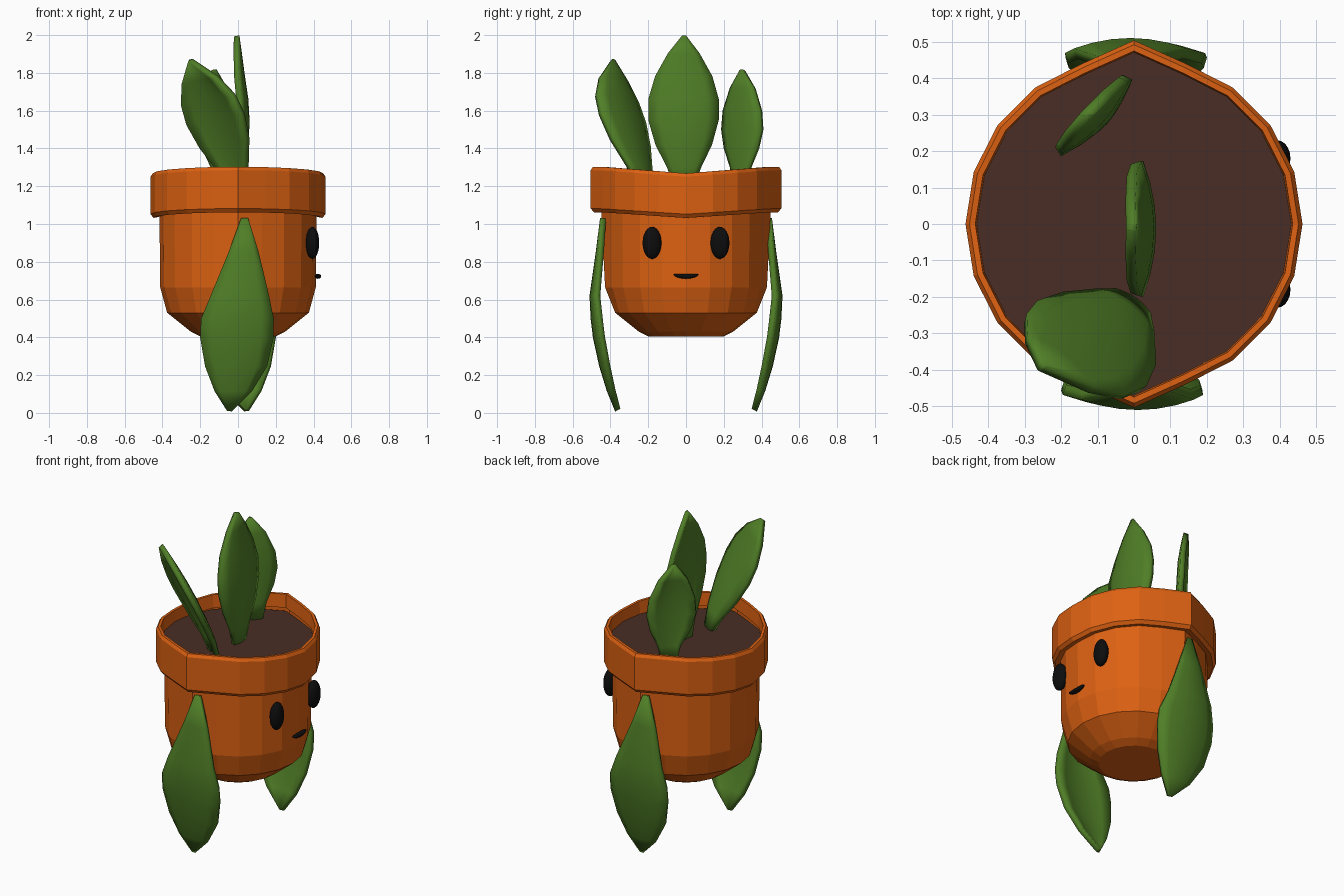
import bpy, bmesh, math
from mathutils import Vector, Matrix

cube = bpy.data.objects.get("Cube")
if cube:
    bpy.data.objects.remove(cube, do_unlink=True)


def material(name, rgb):
    m = bpy.data.materials.new(name)
    m.use_nodes = True
    m.diffuse_color = (*rgb, 1)
    m.node_tree.nodes["Principled BSDF"].inputs["Base Color"].default_value = (*rgb, 1)
    return m


terracotta = material("terracotta", (0.72, 0.12, 0.006))
leaf_green = material("leaf green", (0.08, 0.21, 0.02))
soil_brown = material("soil brown", (0.066, 0.027, 0.018))
black = material("black", (0.004, 0.004, 0.004))


def finish(bm, name, mat, smooth=False):
    bmesh.ops.recalc_face_normals(bm, faces=bm.faces)
    mesh = bpy.data.meshes.new(name)
    bm.to_mesh(mesh)
    bm.free()
    mesh.materials.append(mat)
    obj = bpy.data.objects.new(name, mesh)
    bpy.context.collection.objects.link(obj)
    if smooth:
        bpy.ops.object.select_all(action="DESELECT")
        obj.select_set(True)
        bpy.context.view_layer.objects.active = obj
        bpy.ops.object.shade_smooth_by_angle(angle=math.radians(40))
    return obj


SIDES = 20


def lathe(name, profile, mat, cap_first=False, cap_last=False):
    """Rings of (radius, z, side point stretch, side rise)."""
    bm = bmesh.new()
    rings = []
    for r, z, stretch, rise in profile:
        ring = []
        for i in range(SIDES):
            a = math.tau * i / SIDES
            pull = stretch if i % 10 == 5 else 1
            ring.append(bm.verts.new((r * math.cos(a), r * math.sin(a) * pull,
                                      z + rise * abs(math.sin(a)))))
        rings.append(ring)
    for a, b in zip(rings, rings[1:]):
        for i in range(SIDES):
            j = (i + 1) % SIDES
            bm.faces.new((a[i], a[j], b[j], b[i]))
    if cap_first:
        bm.faces.new(rings[0])
    if cap_last:
        bm.faces.new(rings[-1])
    return finish(bm, name, mat)


# Pot with rounded base, and its overhanging rim
lathe("pot_body", [(0.2, 0.405, 1, 0), (0.25, 0.43, 1, 0), (0.375, 0.53, 1, 0),
                   (0.412, 0.665, 1.04, 0), (0.416, 1.08, 1.08, 0)], terracotta, True)
lathe("pot_rim", [(0.41, 1.04, 1.08, 0.03), (0.447, 1.032, 1.09, 0.03),
                  (0.463, 1.052, 1.09, 0.03), (0.463, 1.25, 1.09, 0.035),
                  (0.452, 1.268, 1.09, 0.035), (0.436, 1.268, 1.09, 0.035),
                  (0.432, 1.19, 1.09, 0.03)], terracotta)
lathe("soil", [(0.434, 1.2, 1.09, 0)], soil_brown, True)


# Leaves: cupped strips along a spine of (x, y, z, half width)
def leaf(name, spine, across, out, bow):
    across, out = Vector(across).normalized(), Vector(out).normalized()
    widest = max(p[3] for p in spine)
    bm = bmesh.new()
    rows = []
    for x, y, z, half in spine:
        row = []
        for k in range(-3, 4):
            u = k / 3
            offset = across * half * u - out * bow * u * u * half / widest
            row.append(bm.verts.new(Vector((x, y, z)) + offset))
        rows.append(row)
    for a, b in zip(rows, rows[1:]):
        for k in range(6):
            bm.faces.new((a[k], a[k + 1], b[k + 1], b[k]))
    obj = finish(bm, name, leaf_green, True)
    mod = obj.modifiers.new("thickness", "SOLIDIFY")
    mod.thickness = 0.03
    mod.offset = 0
    return obj


arm = [(0.035, -0.44, 1.03, 0.014), (0.03, -0.463, 0.85, 0.075), (0.01, -0.496, 0.62, 0.15),
       (-0.003, -0.49, 0.5, 0.188), (-0.006, -0.478, 0.4, 0.19), (-0.01, -0.445, 0.25, 0.16),
       (-0.025, -0.405, 0.12, 0.095), (-0.045, -0.362, 0.015, 0.008)]
leaf("right_arm_leaf", arm, (1, 0, 0), (0, -1, 0), 0.035)
leaf("left_arm_leaf", [(-x, -y, z, w) for x, y, z, w in arm], (1, 0, 0), (0, 1, 0), 0.035)

leaf("middle_leaf", [(0.02, -0.01, 1.19, 0.05), (0.03, -0.01, 1.3, 0.085), (0.042, -0.012, 1.42, 0.145),
                     (0.046, -0.013, 1.55, 0.182), (0.04, -0.013, 1.66, 0.182),
                     (0.022, -0.012, 1.78, 0.147), (0.006, -0.012, 1.9, 0.08),
                     (-0.007, -0.01, 1.995, 0.006)], (0, 1, 0), (1, 0, 0), 0.035)
leaf("right_leaf", [(0.0, -0.215, 1.19, 0.05), (-0.02, -0.235, 1.3, 0.095), (-0.06, -0.275, 1.44, 0.16),
                    (-0.105, -0.312, 1.57, 0.188), (-0.145, -0.342, 1.67, 0.175),
                    (-0.195, -0.37, 1.77, 0.115), (-0.255, -0.392, 1.865, 0.008)],
     (0.78, -0.61, 0.14), (0.52, 0.76, 0.4), 0.035)
leaf("left_leaf", [(-0.085, 0.285, 1.19, 0.04), (-0.085, 0.285, 1.3, 0.065), (-0.09, 0.283, 1.4, 0.115),
                   (-0.095, 0.284, 1.5, 0.14), (-0.1, 0.286, 1.6, 0.13),
                   (-0.115, 0.294, 1.72, 0.08), (-0.13, 0.302, 1.815, 0.006)],
     (0.68, 0.73, 0), (0.73, -0.68, 0), 0.025)


# Face
def blob(name, centre, size, curl=0):
    bm = bmesh.new()
    bmesh.ops.create_uvsphere(bm, u_segments=20, v_segments=12, radius=1,
                              matrix=Matrix.Diagonal((*size, 1)))
    for v in bm.verts:
        v.co.z += curl * v.co.y ** 2
        v.co += Vector(centre)
    return finish(bm, name, black, True)


for side, sign in (("left", 1), ("right", -1)):
    blob(side + "_eye", (0.394, sign * 0.18, 0.9), (0.036, 0.05, 0.085))
blob("mouth", (0.423, 0, 0.723), (0.017, 0.066, 0.013), 2)
